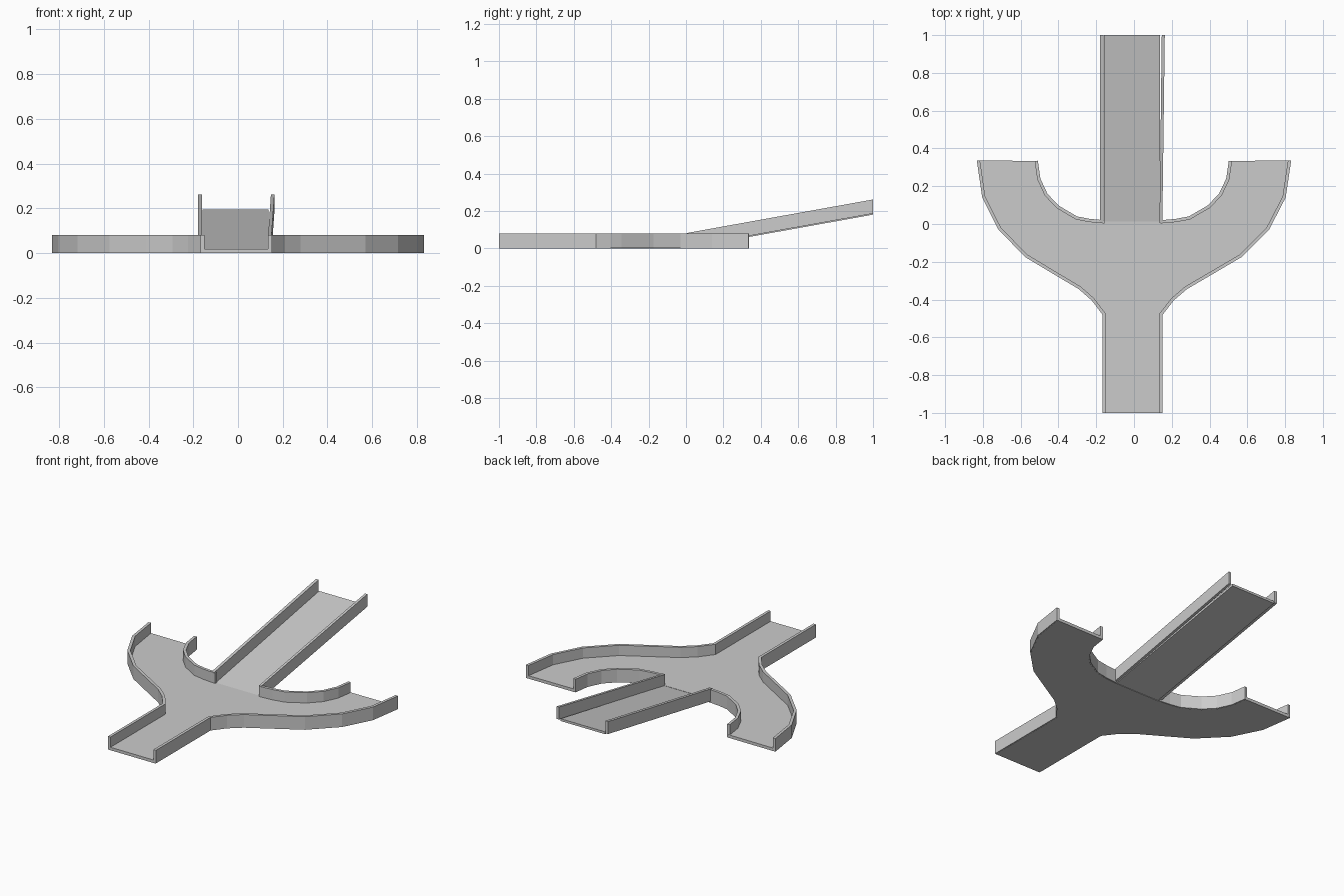
import bpy
from mathutils import Vector

if "Cube" in bpy.data.objects:
    bpy.data.objects.remove(bpy.data.objects["Cube"])

WALL_H, FLOOR_T, WALL_T = 0.08, 0.018, 0.017


def loft(name, bottom, top):
    """Solid between two matching closed outlines."""
    n = len(bottom)
    faces = [list(range(n))[::-1], list(range(n, 2 * n))]
    faces += [[i, (i + 1) % n, n + (i + 1) % n, n + i] for i in range(n)]
    me = bpy.data.meshes.new(name)
    me.from_pydata([tuple(p) for p in bottom + top], [], faces)
    ob = bpy.data.objects.new(name, me)
    bpy.context.collection.objects.link(ob)
    # make every normal face outward
    import bmesh
    bm = bmesh.new()
    bm.from_mesh(me)
    bmesh.ops.recalc_face_normals(bm, faces=bm.faces)
    bm.to_mesh(me)
    bm.free()
    return ob


def inset(path, d):
    """Offset an open path to its left with mitred corners."""
    pts = [Vector(p) for p in path]
    dirs = [(b - a).normalized() for a, b in zip(pts, pts[1:])]
    out = []
    for i, p in enumerate(pts):
        a, b = dirs[max(i - 1, 0)], dirs[min(i, len(dirs) - 1)]
        na, nb = Vector((-a.y, a.x)), Vector((-b.y, b.x))
        m = (na + nb).normalized()
        out.append(p + m * d / m.dot(na))
    return out


def extrude(name, outline, z0, z1):
    return loft(name, [(p[0], p[1], z0) for p in outline],
                [(p[0], p[1], z1) for p in outline])


def flip(pts):
    """Mirror to the left side; the stem sits slightly off centre."""
    return [(-p[0] - 0.018 * (1 - abs(p[0]) / 0.832), p[1]) for p in pts]


# Outer side of the stem and arm, then the inner side of the arm
outer = [(0.152, -1), (0.152, -0.48), (0.21, -0.405), (0.28, -0.345), (0.40, -0.275),
         (0.57, -0.175), (0.715, -0.03), (0.803, 0.14), (0.832, 0.335)]
inner = [(0.502, 0.335), (0.488, 0.24), (0.45, 0.16), (0.39, 0.098),
         (0.29, 0.04), (0.22, 0.027), (0.14, 0.02)]

# Channel floor
half = inset(outer, 0.006) + inset(inner, 0.006)
extrude("channel_floor", half + flip(half)[::-1], 0, FLOOR_T)

# Channel side walls
for label, path in (("outer", outer), ("inner", inner)):
    ring = [Vector(p) for p in path] + inset(path, WALL_T)[::-1]
    extrude("right_%s_wall" % label, ring, 0.001, WALL_H)
    extrude("left_%s_wall" % label, flip(ring), 0.001, WALL_H)


def ramp_slab(name, x_start, x_end, y0, z_low, z_high):
    """Sloping slab running back from y0 to y = 1."""
    def level(z):
        return [(x_start[0], y0, z + 0.18 * y0), (x_start[1], y0, z + 0.18 * y0),
                (x_end[1], 1, z + 0.18), (x_end[0], 1, z + 0.18)]
    return loft(name, level(z_low), level(z_high))


# Raised ramp with its two side walls
ramp_slab("ramp_floor", (-0.159, 0.137), (-0.159, 0.137), 0.0, 0.0, 0.014)
ramp_slab("ramp_left_wall", (-0.18, -0.162), (-0.18, -0.162), 0.005, 0.006, 0.081)
ramp_slab("ramp_right_wall", (0.135, 0.15), (0.147, 0.163), 0.005, 0.006, 0.081)
